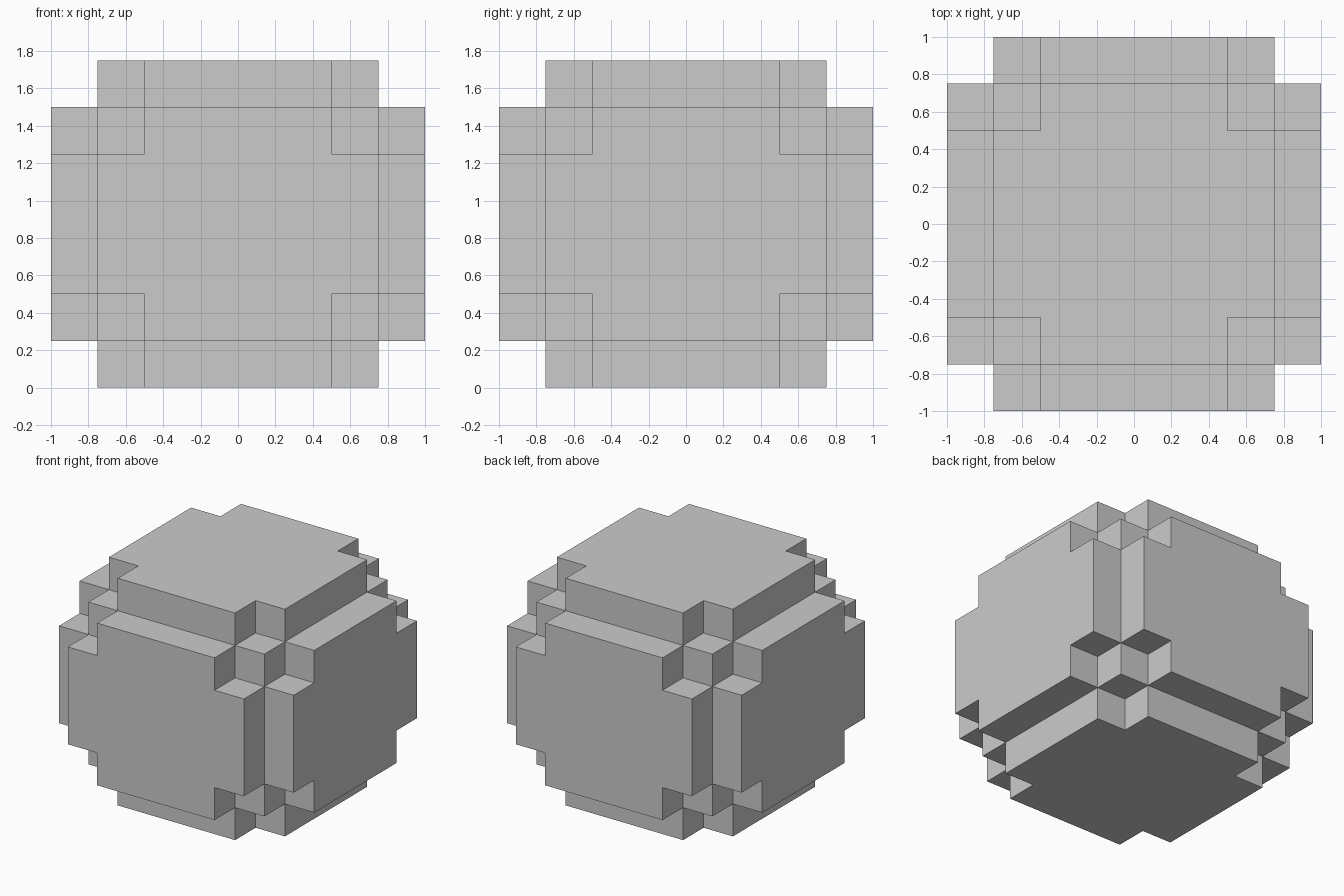
import bpy
import bmesh
from mathutils import Vector

if "Cube" in bpy.data.objects:
    bpy.data.objects.remove(bpy.data.objects["Cube"])

STEP = 0.25
HALF = Vector((0.75, 0.75, 0.625))       # half size of the core block
CENTRE = Vector((0, 0, 0.875))

bm = bmesh.new()

# Core block, cut one step in from every edge
bmesh.ops.create_cube(bm, size=2)
bmesh.ops.scale(bm, vec=HALF, verts=bm.verts)
for axis in range(3):
    for sign in (-1, 1):
        normal = Vector((0, 0, 0))
        normal[axis] = sign
        bmesh.ops.bisect_plane(bm, geom=bm.verts[:] + bm.edges[:] + bm.faces[:],
                               plane_co=normal * (HALF[axis] - STEP), plane_no=normal)
bm.normal_update()


def plate_faces(axis, sign):
    """Faces of one side, leaving out its four corner squares."""
    def is_corner(c):
        return all(abs(c[a]) > HALF[a] - STEP for a in range(3) if a != axis)
    return [f for f in bm.faces
            if f.normal[axis] * sign > 0.9 and not is_corner(f.calc_center_median())]


# Raised plate with notched corners on each of the six sides
plates = [(a, s, plate_faces(a, s)) for a in range(3) for s in (-1, 1)]
for axis, sign, faces in plates:
    out = bmesh.ops.extrude_face_region(bm, geom=faces)["geom"]
    offset = Vector((0, 0, 0))
    offset[axis] = sign * STEP
    bmesh.ops.translate(bm, vec=offset,
                        verts=[v for v in out if isinstance(v, bmesh.types.BMVert)])
    old = [f for f in faces if f.is_valid]
    if old:
        bmesh.ops.delete(bm, geom=old, context='FACES')

# Merge flat areas and stand the block on the floor
bmesh.ops.dissolve_limit(bm, angle_limit=0.01, verts=bm.verts[:], edges=bm.edges[:])
bmesh.ops.recalc_face_normals(bm, faces=bm.faces[:])
bmesh.ops.translate(bm, vec=CENTRE, verts=bm.verts)

mesh = bpy.data.meshes.new("stepped_block")
bm.to_mesh(mesh)
bm.free()
bpy.context.collection.objects.link(bpy.data.objects.new("stepped_block", mesh))
